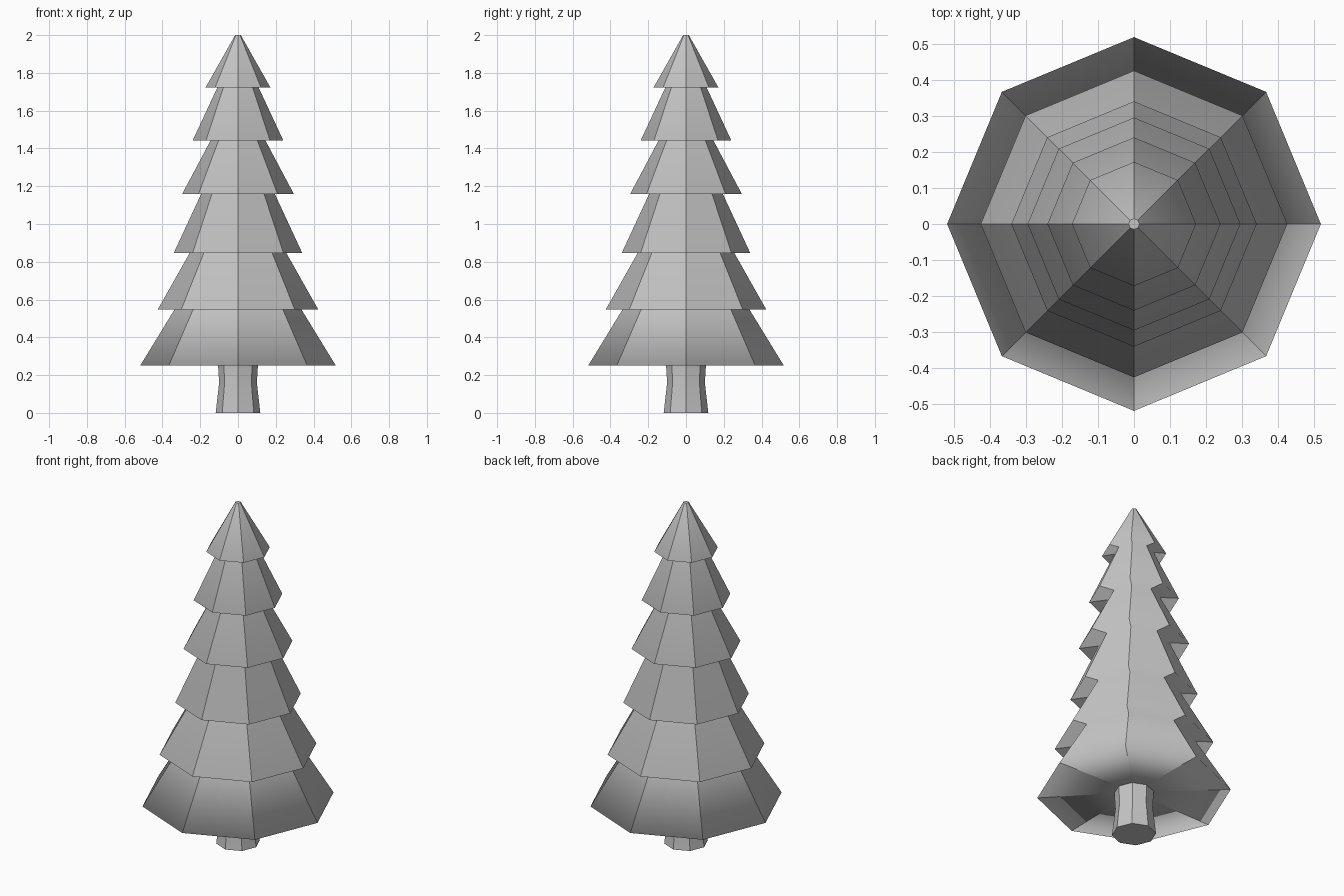
import bpy
import bmesh
import math

cube = bpy.data.objects.get("Cube")
if cube:
    bpy.data.objects.remove(cube, do_unlink=True)

SIDES = 8


def make_material(name, colour):
    mat = bpy.data.materials.new(name)
    mat.use_nodes = True
    mat.diffuse_color = colour
    mat.node_tree.nodes["Principled BSDF"].inputs["Base Color"].default_value = colour
    return mat


grey = make_material("plain grey", (0.56, 0.56, 0.56, 1))


def lathe(name, profile, cap_start=False):
    """Spin a list of (radius, height) rings into an eight-sided body."""
    bm = bmesh.new()
    rings = []
    for r, z in profile:
        angles = [2 * math.pi * k / SIDES for k in range(SIDES)]
        rings.append([bm.verts.new((r * math.cos(a), r * math.sin(a), z)) for a in angles])
    for low, high in zip(rings, rings[1:]):
        for k in range(SIDES):
            n = (k + 1) % SIDES
            face = bm.faces.new((low[k], low[n], high[n], high[k]))
            face.smooth = True
            # Keep the corner edges crisp
            bm.edges.get((low[k], high[k])).smooth = False
    caps = [rings[-1]]
    if cap_start:
        caps.append(rings[0][::-1])
    for ring in caps:
        for edge in bm.faces.new(ring).edges:
            edge.smooth = False
    mesh = bpy.data.meshes.new(name)
    bm.to_mesh(mesh)
    bm.free()
    mesh.materials.append(grey)
    obj = bpy.data.objects.new(name, mesh)
    bpy.context.collection.objects.link(obj)
    # Large walls govern the shading of the narrow ledges beside them
    weighted = obj.modifiers.new("Weighted Normal", 'WEIGHTED_NORMAL')
    weighted.mode = 'FACE_AREA'
    weighted.keep_sharp = True
    return obj


# Trunk with a slight waist
lathe("trunk", [(0.118, 0), (0.1, 0.16), (0.106, 0.26)], cap_start=True)

# Each tier: rim radius, rim height, radius where it meets the ledge above
tiers = [
    (0.518, 0.25, 0.33),
    (0.425, 0.547, 0.25),
    (0.34, 0.847, 0.19),
    (0.295, 1.16, 0.14),
    (0.24, 1.442, 0.105),
    (0.172, 1.722, 0.015),
]

# Flat underside, then the stepped walls and ledges up to the tip
LEDGE_RISE = 0.01
profile = [(0.1, 0.258)]
for (rim, z, top), (_, next_z, _) in zip(tiers, tiers[1:]):
    profile += [(rim, z), (top, next_z + LEDGE_RISE)]
profile += [tiers[-1][:2], (0.015, 2.0)]
lathe("foliage", profile)
